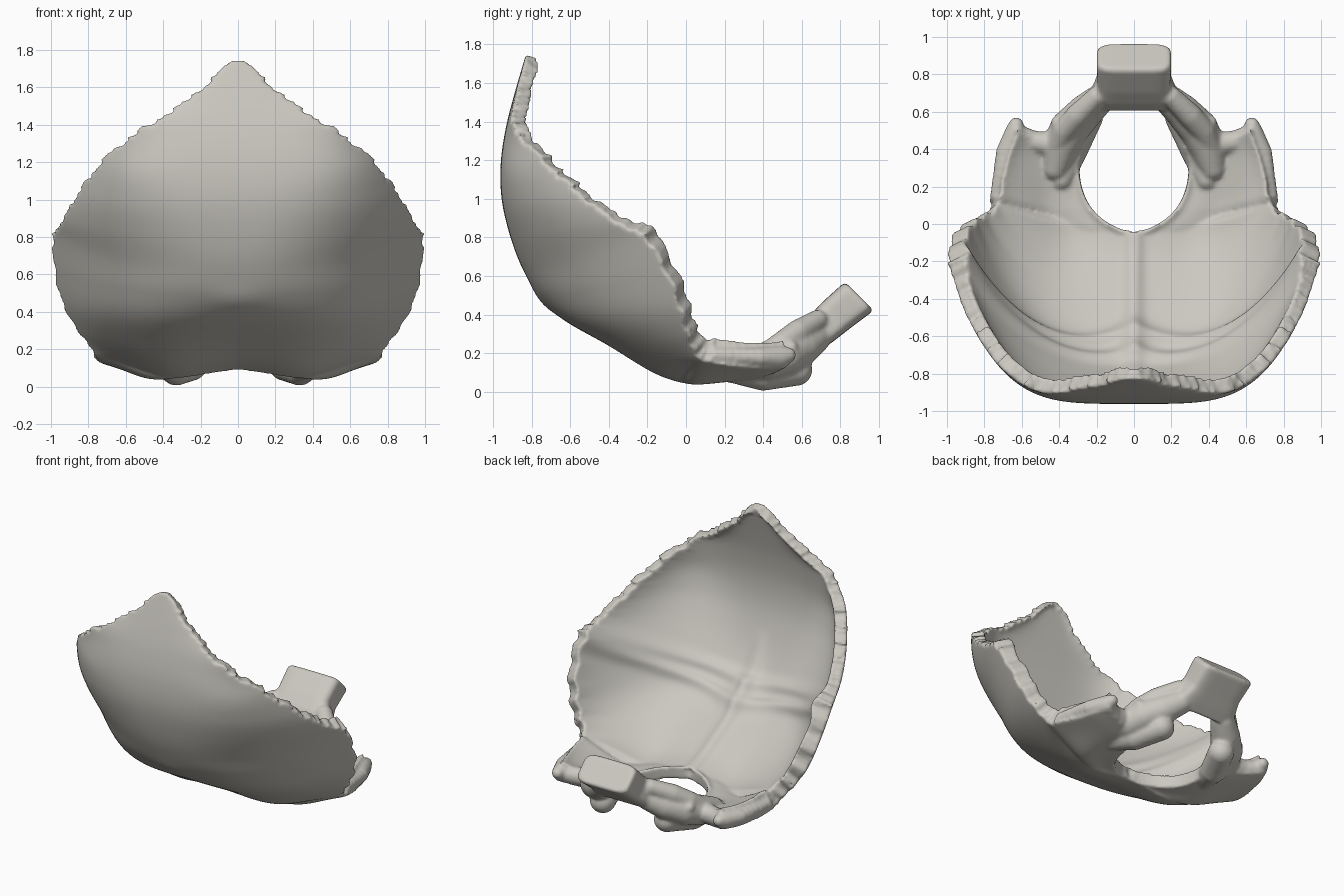
import bpy, bmesh
from math import sin, exp, pi, cos, sqrt
from mathutils import Vector, Matrix

if "Cube" in bpy.data.objects:
    bpy.data.objects.remove(bpy.data.objects["Cube"])

# Stations from the upper tip down to the base and forward beside the opening:
# inner y, z, outer-rim x, y, z, bulge power
ROWS = [
    (-.83, 1.745, .05, -.83, 1.735, 2),
    (-.89, 1.54, .265, -.88, 1.54, 3),
    (-.935, 1.36, .51, -.9, 1.375, 4),
    (-.96, 1.18, .71, -.77, 1.23, 4.3),
    (-.955, 1, .85, -.58, 1.05, 3.5),
    (-.915, .82, .935, -.4, .9, 2.8),
    (-.85, .645, .99, -.22, .8, 2.4),
    (-.76, .495, .985, -.1, .62, 2.5),
    (-.62, .365, .94, -.03, .44, 2.8),
    (-.4, .245, .87, .01, .31, 3),
    (-.2, .14, .8, .04, .22, 2.6),
    (-.04, .09, .77, .07, .17, 2),
    (.08, .065, .765, .13, .15, 1.5),
    (.2, .055, .745, .25, .13, 1),
    (.33, .06, .7, .4, .12, 1),
    (.43, .09, .65, .53, .13, 2),
]
LAST = len(ROWS) - 1
STEPS, COLS = 20, 44


def station(v):
    """Smoothly interpolated station values."""
    i = min(int(v), LAST - 1)
    t = v - i
    a, b, c, d = (ROWS[max(0, min(LAST, i + k))] for k in (-1, 0, 1, 2))
    return [q + .5 * t * (r - p + t * (2 * p - 5 * q + 4 * r - s + t * (3 * (q - r) + s - p)))
            for p, q, r, s in zip(a, b, c, d)]


def bump(x, width):
    return exp(-(x / width) ** 2)


def outer(u, v):
    yi, zi, xe, ye, ze, p = station(v)
    # Beside the opening the inner margin follows an oval
    xi = .29 * sqrt(max(0, 1 - ((yi - .29) / .33) ** 2)) if v > 11 else 0
    # Paired lobes hang below the base
    sag = .05 * bump(v - 10.9, 1.9) * bump(u - .45, .27)
    return Vector((xi + (xe - xi) * u, yi + (ye - yi) * u ** p,
                   zi + (ze - zi) * u ** (p + 1) - sag))


def serration(v, phase):
    """Ragged suture on the upper rim, gentle waves lower down."""
    fine = sin(31 * v + phase) + .8 * sin(47 * v + 2 * phase) + .6 * sin(17 * v)
    notch = -.035 * bump(v - 5.55, .12) + .02 * bump(v - 5.95, .15)
    return fine * (.016 if v < 6 else .004) + (.011 * sin(7 * v) if v < 12 else 0) + notch


def thickness(u, v):
    """Thin hollows, thick rims, a midline crest and paired cross ridges."""
    base = .06 + .025 * u ** 6 + .03 * bump(v - 7.8, 1.5) * u ** 8
    if v > 9:
        base += .06 * min(1, (v - 9) / 3) * u ** .5
    crest = .03 * bump(u, .05) * min(1, max(0, (v - 5) / 2))
    low = .03 * bump(v - (8.1 - 1.9 * u), .28)
    high = .024 * bump(v - (7.1 - 1.2 * u), .3)
    knob = .035 * bump(u, .12) * bump(v - 7.6, .6)
    return base + crest + low + high + knob


def layer_points(u, v):
    p = outer(u, v)
    e = .01
    du = outer(min(1, u + e), v) - outer(max(0, u - e), v)
    dv = outer(u, min(LAST, v + e)) - outer(u, max(0, v - e))
    n = du.cross(dv).normalized()
    if n.dot(Vector((0, -.1, .95)) - p) < 0:
        n = -n
    if u == 0 and v <= 11:
        n.x = 0
    # Slight brow at the outside centre
    brow = .012 * bump(u, .16) * bump(v - 7.2, .5)
    side = du.normalized() * max(0, (u - .85) / .15)
    return p - n * brow + side * serration(v, 0), p + n * thickness(u, v) + side * serration(v, 2)


bm = bmesh.new()

# Curved shell, one half, closed at its rims
nv = LAST * STEPS
grid = []
for i in range(nv + 1):
    pairs = [layer_points(j / COLS, i / STEPS) for j in range(COLS + 1)]
    grid.append([(bm.verts.new(a), bm.verts.new(b)) for a, b in pairs])
for i in range(nv):
    for j in range(COLS):
        for k in (0, 1):
            bm.faces.new((grid[i][j][k], grid[i + 1][j][k], grid[i + 1][j + 1][k], grid[i][j + 1][k]))


def rim(a, b):
    bm.faces.new((a[0], b[0], b[1], a[1]))


for i in range(nv):
    rim(grid[i][COLS], grid[i + 1][COLS])
    if i >= 11 * STEPS:
        rim(grid[i][0], grid[i + 1][0])
for j in range(COLS):
    rim(grid[0][j], grid[0][j + 1])
    rim(grid[nv][j], grid[nv][j + 1])
bmesh.ops.recalc_face_normals(bm, faces=bm.faces)
bmesh.ops.mirror(bm, geom=bm.verts[:] + bm.edges[:] + bm.faces[:], axis='X', merge_dist=.0005)
bmesh.ops.recalc_face_normals(bm, faces=bm.faces)


def lump_chain(path):
    """Mirrored chain of overlapping lumps; path holds x, y, z, radius."""
    for (a, b) in zip(path, path[1:]):
        for k in range(7):
            x, y, z, r = Vector(a).lerp(Vector(b), k / 6)
            for s in (1, -1):
                m = Matrix.Translation((s * x, y, z))
                bmesh.ops.create_icosphere(bm, subdivisions=3, radius=r, matrix=m)


# Joint knuckles under the base
lump_chain([(.39, .24, .11, .065), (.33, .4, .09, .085), (.25, .57, .115, .085)])
# Solid walls beside the opening, joining knuckles and front block
lump_chain([(.42, .3, .14, .07), (.39, .42, .16, .1), (.345, .51, .19, .105), (.26, .6, .23, .095), (.18, .67, .28, .08)])
# Upper margins of the walls
lump_chain([(.43, .38, .18, .05), (.37, .5, .25, .065), (.3, .58, .31, .065), (.2, .68, .37, .055)])
# Shoulder ridges and side processes
lump_chain([(.37, .5, .24, .06), (.41, .545, .23, .035)])
lump_chain([(.41, .42, .16, .07), (.54, .44, .16, .06), (.63, .48, .17, .055)])
lump_chain([(.73, .15, .19, .04), (.69, .38, .18, .05), (.635, .48, .18, .06), (.63, .53, .19, .04)])

# Front block: rounded sections along a rising 45 degree axis
SECTIONS = [(.655, .275, .25, .075), (.7, .325, .225, .09), (.77, .39, .195, .098), (.885, .485, .2, .105), (.897, .497, .19, .095)]
rings = []
for y, z, w, h in SECTIONS:
    ring = []
    for k in range(40):
        c, s = cos(k * pi / 20), sin(k * pi / 20)
        a = w * abs(c) ** .4 * (1 if c > 0 else -1)
        b = h * abs(s) ** .4 * (1 if s > 0 else -1)
        ring.append(bm.verts.new((a, y - b * .707, z + b * .707)))
    rings.append(ring)
block = [bm.faces.new(rings[0]), bm.faces.new(rings[-1])]
for p, q in zip(rings, rings[1:]):
    for k in range(40):
        n = (k + 1) % 40
        block.append(bm.faces.new((p[k], p[n], q[n], q[k])))
bmesh.ops.recalc_face_normals(bm, faces=block)

mesh = bpy.data.meshes.new("skull_base_bone")
bm.to_mesh(mesh)
bm.free()
bone = bpy.data.objects.new("skull_base_bone", mesh)
bpy.context.collection.objects.link(bone)

# Pale bone colour
mat = bpy.data.materials.new("pale_bone")
mat.use_nodes = True
color = (.6, .58, .53, 1)
mat.diffuse_color = color
bsdf = mat.node_tree.nodes["Principled BSDF"]
bsdf.inputs["Base Color"].default_value = color
bsdf.inputs["Roughness"].default_value = .7
mesh.materials.append(mat)

# Fuse the parts and soften the joins
fuse = bone.modifiers.new("fuse", 'REMESH')
fuse.mode = 'VOXEL'
fuse.voxel_size = .012
fuse.use_smooth_shade = True
soft = bone.modifiers.new("soften", 'SMOOTH')
soft.factor = .5
soft.iterations = 4
